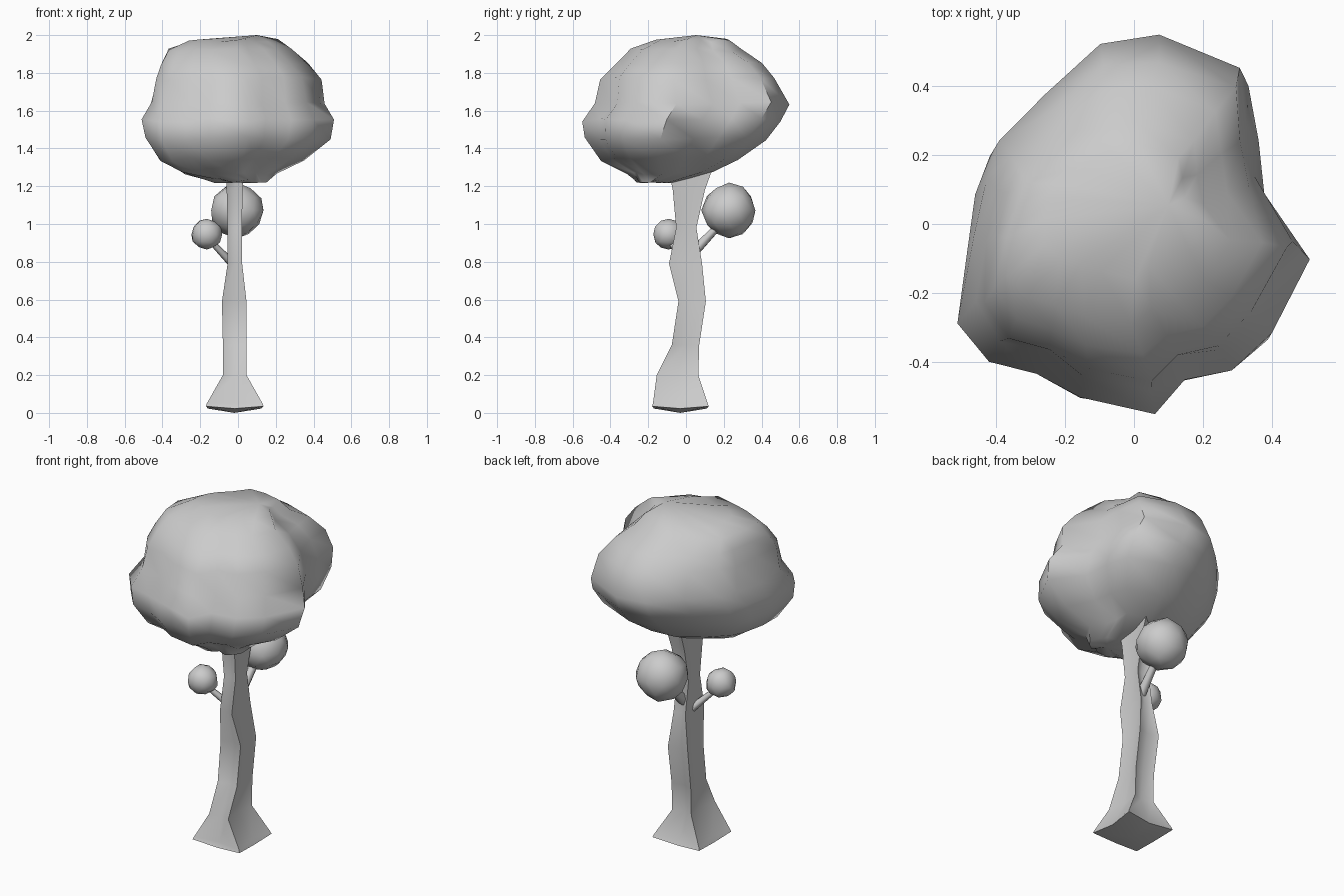
import bpy, bmesh, math, random
from mathutils import Vector

if "Cube" in bpy.data.objects:
    bpy.data.objects.remove(bpy.data.objects["Cube"])

random.seed(4)


def finish(name, bm, angle=60):
    bmesh.ops.recalc_face_normals(bm, faces=bm.faces)
    me = bpy.data.meshes.new(name)
    bm.to_mesh(me)
    bm.free()
    ob = bpy.data.objects.new(name, me)
    bpy.context.collection.objects.link(ob)
    bpy.ops.object.select_all(action='DESELECT')
    ob.select_set(True)
    bpy.context.view_layer.objects.active = ob
    bpy.ops.object.shade_smooth_by_angle(angle=math.radians(angle))
    return ob


def loft(name, rings, bottom, top, angle=60):
    """Skin a stack of point rings and close both ends with a fan."""
    bm = bmesh.new()
    loops = [[bm.verts.new(p) for p in r] for r in rings]
    n = len(loops[0])
    for a, b in zip(loops, loops[1:]):
        for i in range(n):
            j = (i + 1) % n
            bm.faces.new((a[i], a[j], b[j], b[i]))
    for loop, tip in ((loops[0], bottom), (loops[-1], top)):
        v = bm.verts.new(tip)
        for i in range(n):
            bm.faces.new((loop[i], loop[(i + 1) % n], v))
    return finish(name, bm, angle)


# Canopy: plan outline fitted to the x and y extents of each level
outline = [(.085, .55), (.34, .45), (.36, .275), (.385, .12), (.51, -.08),
           (.4, -.3), (.285, -.415), (.15, -.45), (.06, -.54), (-.155, -.49),
           (-.285, -.425), (-.42, -.385), (-.51, -.27), (-.5, -.06),
           (-.465, .115), (-.42, .23), (-.28, .38), (-.1, .52)]
levels = [(1.225, -.12, .15, -.27, -.08), (1.27, -.30, .21, -.32, .13),
          (1.34, -.42, .36, -.46, .28), (1.45, -.50, .49, -.55, .42),
          (1.55, -.506, .507, -.55, .50), (1.64, -.47, .46, -.49, .54),
          (1.77, -.44, .44, -.47, .475), (1.85, -.41, .37, -.39, .40),
          (1.92, -.37, .28, -.30, .29), (1.97, -.26, .21, -.16, .23)]
rings = []
for z, xl, xr, yf, yb in levels:
    ring = []
    for px, py in outline:
        k = random.uniform(.97, 1.01)
        x = (xl + xr) / 2 + px / .51 * (xr - xl) / 2 * k
        y = (yf + yb) / 2 + py / .545 * (yb - yf) / 2 * k
        ring.append((x, y, z + random.uniform(-.01, .01)))
    rings.append(ring)
loft("canopy", rings, (.04, -.18, 1.22), (.1, .055, 2.0))

# Trunk: square section with hollowed sides, flared into four roots
trunk = [(.035, -.17, .135, -.18, .12, .93), (.05, -.165, .13, -.175, .115, .85),
         (.2, -.08, .045, -.155, .065, .72), (.36, -.08, .045, -.075, .07, .75),
         (.59, -.085, .045, -.04, .105, .75), (.79, -.055, .022, -.09, .085, .75),
         (.98, -.055, .02, -.052, .055, .75), (1.18, -.06, .025, -.07, .10, .75),
         (1.32, -.065, .03, -.10, .15, .75)]
square = [(-1, -1), (0, -1), (1, -1), (1, 0), (1, 1), (0, 1), (-1, 1), (-1, 0)]
rings = []
for z, xl, xr, yf, yb, hollow in trunk:
    ring = []
    for u, v in square:
        k = 1 if u * v else hollow
        dz = -.012 if z < .04 and not u * v else 0
        ring.append(((xl + xr) / 2 + u * k * (xr - xl) / 2,
                     (yf + yb) / 2 + v * k * (yb - yf) / 2, z + dz))
    rings.append(ring)
loft("trunk", rings, (-.02, -.03, 0), (-.02, .02, 1.33), 50)


# Side branches, each ending in a lumpy leaf ball
def branch(name, start, end, r0, r1):
    a, b = Vector(start), Vector(end)
    q = (b - a).to_track_quat('Z', 'Y')
    rings = [[c + q @ Vector((r * math.cos(t * math.pi / 3), r * math.sin(t * math.pi / 3), 0))
              for t in range(6)] for c, r in ((a, r0), (b, r1))]
    loft(name, rings, a, b)


def leaf_ball(name, centre, radius):
    bm = bmesh.new()
    bmesh.ops.create_icosphere(bm, subdivisions=2, radius=1)
    for v in bm.verts:
        v.co = Vector(centre) + v.co * radius * random.uniform(.94, 1.04)
    finish(name, bm)


branch("small_branch", (-.03, -.01, .79), (-.155, -.09, .92), .022, .014)
leaf_ball("small_leaf_ball", (-.165, -.092, .945), .083)
branch("large_branch", (-.015, .04, .85), (-.005, .2, 1.02), .03, .02)
leaf_ball("large_leaf_ball", (-.005, .228, 1.072), .143)
